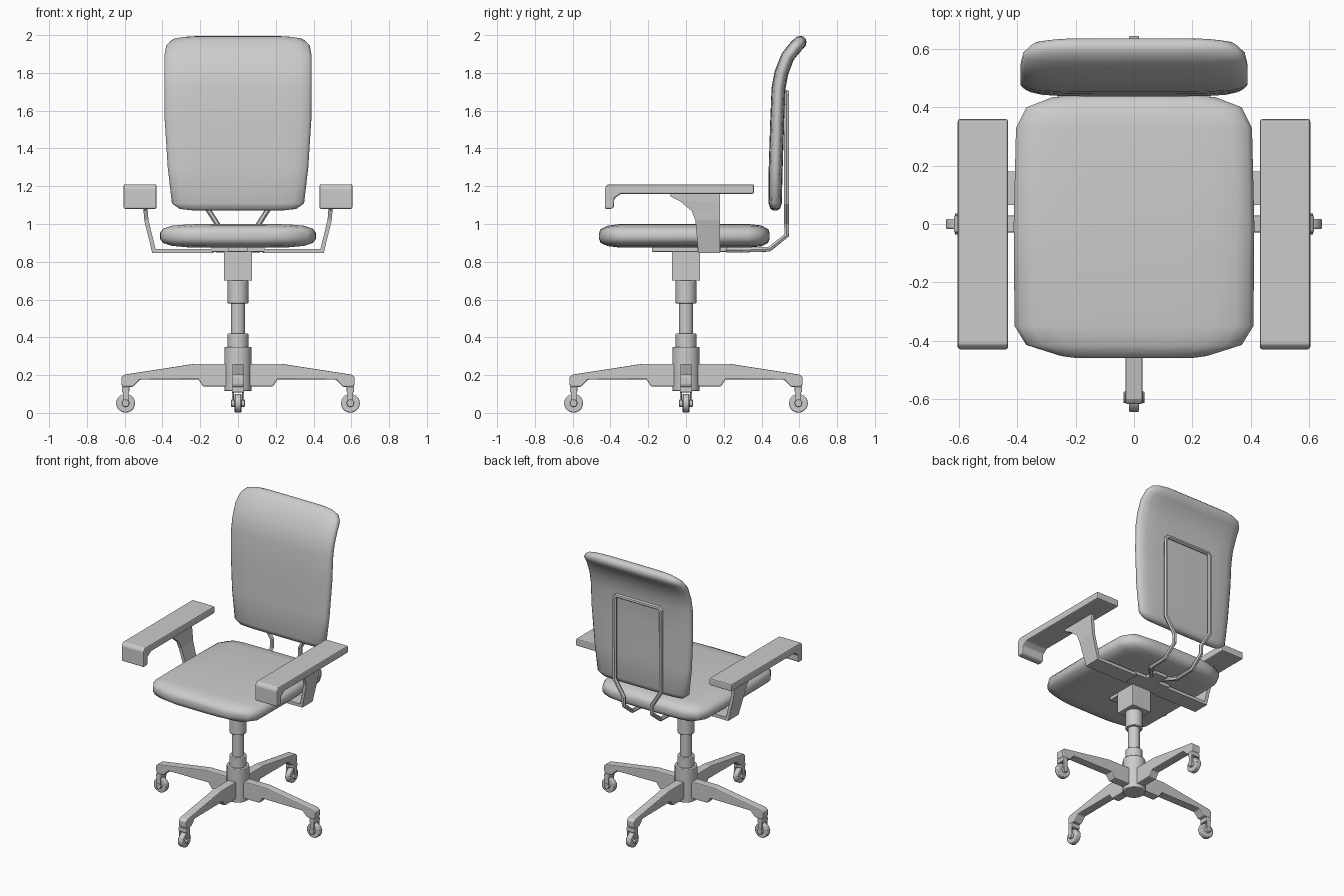
import bpy, bmesh, math
from mathutils import Vector, Matrix

if "Cube" in bpy.data.objects:
    bpy.data.objects.remove(bpy.data.objects["Cube"])


def finish(bm, name, bevel=0, smooth=None, matrix=None):
    bmesh.ops.recalc_face_normals(bm, faces=bm.faces)
    if matrix:
        bm.transform(matrix)
    me = bpy.data.meshes.new(name)
    bm.to_mesh(me)
    bm.free()
    ob = bpy.data.objects.new(name, me)
    bpy.context.collection.objects.link(ob)
    if bevel:
        mod = ob.modifiers.new("bevel", 'BEVEL')
        mod.width, mod.segments, mod.limit_method = bevel, 2, 'ANGLE'
    if smooth:
        bpy.ops.object.select_all(action='DESELECT')
        ob.select_set(True)
        bpy.context.view_layer.objects.active = ob
        bpy.ops.object.shade_smooth_by_angle(angle=math.radians(smooth))
    return ob


def box(name, lo, hi, bevel=0, matrix=None):
    bm = bmesh.new()
    bmesh.ops.create_cube(bm, size=1)
    lo, hi = Vector(lo), Vector(hi)
    for v in bm.verts:
        v.co = Vector([(lo[i] + hi[i]) / 2 + v.co[i] * (hi[i] - lo[i]) for i in range(3)])
    return finish(bm, name, bevel, None, matrix)


def cylinder(name, r, z0, z1, sides=24, bevel=0, matrix=None):
    bm = bmesh.new()
    bmesh.ops.create_cone(bm, cap_ends=True, segments=sides, radius1=r, radius2=r, depth=z1 - z0,
                          matrix=Matrix.Translation((0, 0, (z0 + z1) / 2)))
    return finish(bm, name, bevel, 40, matrix)


def extrude(name, pts, x0, x1, bevel=0, matrix=None):
    """Extrude a (y, z) profile along x."""
    bm = bmesh.new()
    f = bm.faces.new([bm.verts.new((x0, y, z)) for y, z in pts])
    ext = bmesh.ops.extrude_face_region(bm, geom=[f])
    verts = [v for v in ext['geom'] if isinstance(v, bmesh.types.BMVert)]
    bmesh.ops.translate(bm, vec=(x1 - x0, 0, 0), verts=verts)
    return finish(bm, name, bevel, None, matrix)


def cushion(name, rows):
    """Loft a rounded section through rows of (y, z, half width, half thickness)."""
    quarter = [(0, 1), (.35, 1), (.65, .97), (.85, .85), (.96, .6), (1, .25)]
    half = quarter + [(a, -b) for a, b in reversed(quarter)]
    section = half + [(-a, b) for a, b in reversed(half[1:-1])]
    bm = bmesh.new()
    rings = []
    for i, (y, z, w, t) in enumerate(rows):
        a, b = rows[max(i - 1, 0)], rows[min(i + 1, len(rows) - 1)]
        d = Vector((0, b[0] - a[0], b[1] - a[1])).normalized()
        n = Vector((0, -d.z, d.y))
        rings.append([bm.verts.new(Vector((p * w, y, z)) + n * q * t) for p, q in section])
    count = len(section)
    for r, s in zip(rings, rings[1:]):
        for k in range(count):
            bm.faces.new((r[k], r[(k + 1) % count], s[(k + 1) % count], s[k]))
    bm.faces.new(rings[0])
    bm.faces.new(rings[-1])
    return finish(bm, name, 0, 60)


# Seat and backrest cushions
cushion("seat", [
    (-.460, .936, .20, .015), (-.453, .936, .25, .036), (-.415, .937, .37, .054),
    (-.35, .9375, .41, .0625), (0, .9375, .413, .0625), (.33, .9375, .405, .0625),
    (.40, .937, .37, .055), (.435, .936, .28, .036), (.443, .936, .20, .015)])
cushion("backrest", [
    (.472, 1.072, .24, .010), (.472, 1.080, .31, .025), (.472, 1.11, .35, .035),
    (.475, 1.30, .372, .037), (.483, 1.55, .388, .037), (.490, 1.72, .39, .037),
    (.505, 1.80, .39, .037), (.538, 1.885, .39, .036), (.582, 1.940, .38, .036),
    (.610, 1.968, .35, .034), (.622, 1.980, .30, .022), (.628, 1.986, .24, .008)])

# Tubular frame holding the backrest
half = [(.04, .22, .862), (.11, .30, .862), (.11, .44, .866), (.11, .533, .94), (.11, .533, 1.0),
        (.18, .533, 1.11), (.18, .533, 1.68), (.165, .533, 1.697)]
path = half + [(-x, y, z) for x, y, z in reversed(half)]
curve = bpy.data.curves.new("back_frame", 'CURVE')
curve.dimensions = '3D'
curve.bevel_depth, curve.bevel_resolution, curve.use_fill_caps = .0145, 1, True
spline = curve.splines.new('POLY')
spline.points.add(len(path) - 1)
for p, co in zip(spline.points, path):
    p.co = (*co, 1)
    p.radius = 1
spline.use_smooth = False
bpy.context.collection.objects.link(bpy.data.objects.new("back_frame", curve))

# Plates below the seat
box("seat_rail", (-.05, -.18, .853), (.05, .27, .878), .003)
box("seat_cross_plate", (-.14, .06, .853), (.14, .185, .878), .003)

# Armrests: padded top with a front lip, and a bent strip support
pad = [(-.43, 1.19), (-.415, 1.21), (.36, 1.21), (.36, 1.16), (-.345, 1.16), (-.38, 1.135),
       (-.38, 1.09), (-.392, 1.08), (-.43, 1.08)]
strip = [(.13, .857, .065), (.445, .857, .065), (.485, 1.02, .05), (.489, 1.07, .03),
         (.494, 1.12, -.03), (.495, 1.145, -.08), (.495, 1.17, -.09)]
for side, s in (("left", -1), ("right", 1)):
    extrude(side + "_armrest_pad", pad, s * .432, s * .605, .008)
    bm = bmesh.new()
    rows = [(bm.verts.new((s * x, y0, z)), bm.verts.new((s * x, .18, z))) for x, z, y0 in strip]
    for a, b in zip(rows, rows[1:]):
        bm.faces.new((a[0], a[1], b[1], b[0]))
    ob = finish(bm, side + "_armrest_support")
    mod = ob.modifiers.new("thickness", 'SOLIDIFY')
    mod.thickness, mod.offset, mod.use_even_offset = .022, 0, True

# Central column
box("column_head", (-.075, -.075, .70), (.075, .075, .855), .004)
for name, r, z0, z1 in (("column_sleeve", .055, .58, .70), ("gas_lift", .038, .40, .60),
                        ("column_collar", .055, .34, .42), ("base_hub", .072, .115, .35)):
    cylinder(name, r, z0, z1, 24, .004)

# Four base legs, each with a caster
leg = [(0, .26), (.23, .26), (.60, .203), (.618, .19), (.618, .15), (.61, .138), (.555, .138),
       (.52, .176), (.21, .178), (.185, .14), (0, .14)]
for i in range(4):
    turn = Matrix.Rotation(math.pi / 2 * i, 4, 'Z')
    axle = turn @ Matrix.Translation((0, .595, .051)) @ Matrix.Rotation(math.pi / 2, 4, 'Y')
    n = str(i + 1)
    extrude("base_leg_" + n, leg, -.03, .03, .006, turn)
    box("caster_fork_top_" + n, (-.033, .575, .108), (.033, .615, .14), .006, turn)
    for s in (-1, 1):
        a, b = sorted((s * .022, s * .033))
        box("caster_fork_" + n, (a, .58, .04), (b, .61, .12), .003, turn)
    cylinder("caster_wheel_" + n, .05, -.018, .018, 20, .006, axle)
    cylinder("caster_axle_" + n, .02, -.036, .036, 12, .003, axle)
